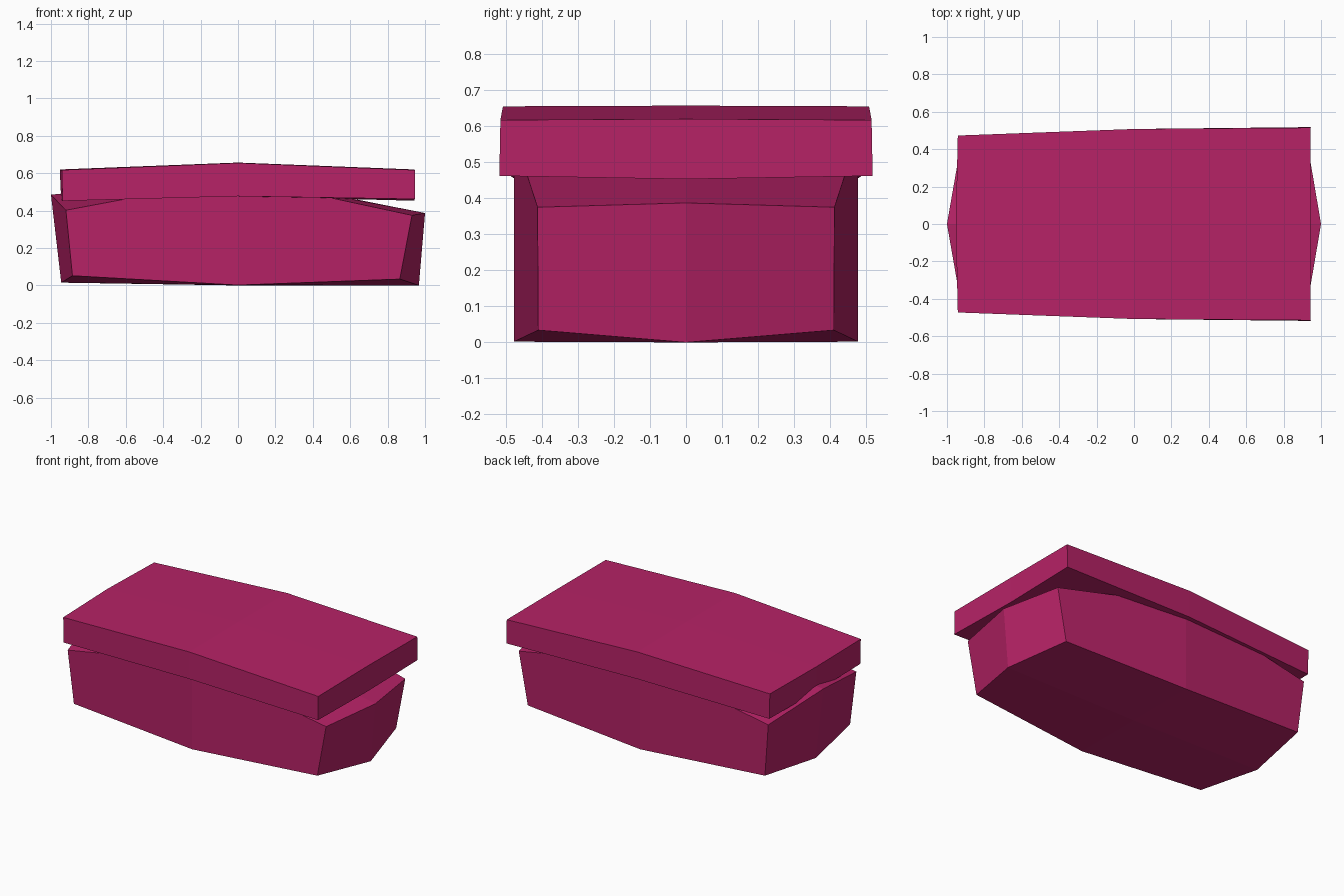
import bpy
import bmesh

cube = bpy.data.objects.get("Cube")
if cube:
    bpy.data.objects.remove(cube, do_unlink=True)

# Single flat colour
magenta = bpy.data.materials.new("magenta")
magenta.use_nodes = True
colour = (0.47, 0.016, 0.134, 1.0)
magenta.diffuse_color = colour
magenta.node_tree.nodes["Principled BSDF"].inputs["Base Color"].default_value = colour


def mirrored_ring(bm, half):
    """Turn a half outline (left-end middle to right-end middle) into a full ring."""
    back = [(x, -y, z) for x, y, z in half[-2:0:-1]]
    return [bm.verts.new(p) for p in half + back]


def cap(bm, ring, centre):
    """Close an eight-sided ring with one quad per corner, meeting at its centre."""
    hub = bm.verts.new(centre)
    for i in range(0, len(ring), 2):
        bm.faces.new((ring[i - 2], ring[i - 1], ring[i], hub))


def bulged_box(name, lower, upper, lower_centre, upper_centre):
    bm = bmesh.new()
    a, b = mirrored_ring(bm, lower), mirrored_ring(bm, upper)
    for i in range(len(a)):
        j = (i + 1) % len(a)
        bm.faces.new((a[i], a[j], b[j], b[i]))
    cap(bm, a, lower_centre)
    cap(bm, b, upper_centre)
    bmesh.ops.recalc_face_normals(bm, faces=bm.faces)
    mesh = bpy.data.meshes.new(name)
    bm.to_mesh(mesh)
    bm.free()
    mesh.materials.append(magenta)
    obj = bpy.data.objects.new(name, mesh)
    bpy.context.collection.objects.link(obj)
    return obj


# Tapered body with an arched top
bulged_box(
    "box_body",
    [(-0.945, 0, 0.015), (-0.885, -0.443, 0.052), (0, -0.477, 0.002),
     (0.865, -0.41, 0.034), (0.967, 0, 0)],
    [(-1, 0, 0.485), (-0.92, -0.458, 0.402), (0, -0.477, 0.575),
     (0.93, -0.412, 0.375), (1, 0, 0.387)],
    (0, 0, 0), (0, 0, 0.585))

# Overhanging lid with a shallow ridge
bulged_box(
    "box_lid",
    [(-0.945, 0, 0.452), (-0.938, -0.473, 0.452), (0, -0.508, 0.477),
     (0.945, -0.518, 0.462), (0.943, 0, 0.453)],
    [(-0.953, 0, 0.62), (-0.942, -0.473, 0.617), (0, -0.508, 0.655),
     (0.945, -0.515, 0.617), (0.943, 0, 0.62)],
    (0, 0, 0.477), (0, 0, 0.657))
